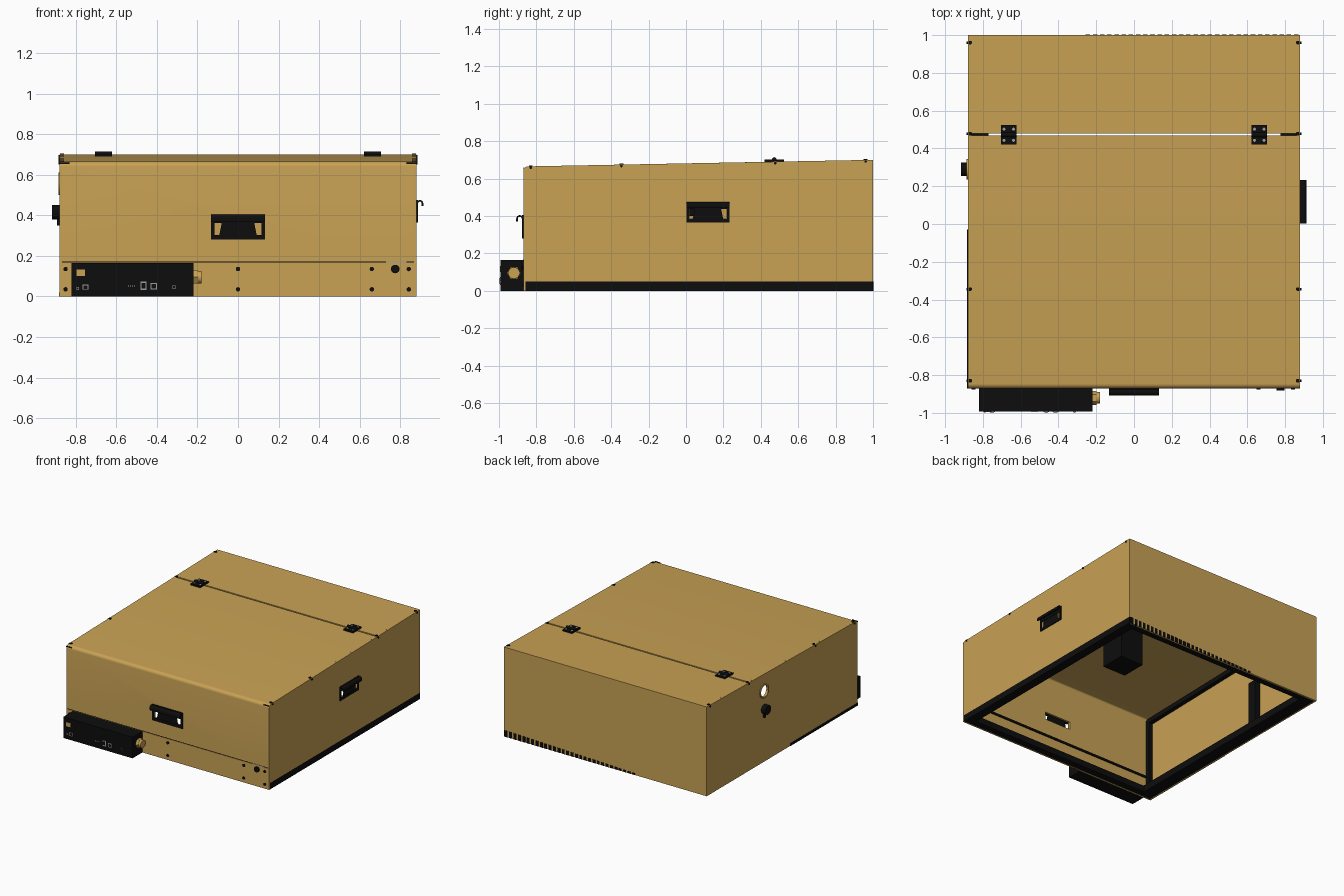
import bpy, bmesh, math
from mathutils import Matrix, Vector

if "Cube" in bpy.data.objects:
    bpy.data.objects.remove(bpy.data.objects["Cube"], do_unlink=True)


def material(name, rgb):
    m = bpy.data.materials.new(name)
    m.use_nodes = True
    m.diffuse_color = (*rgb, 1)
    m.node_tree.nodes["Principled BSDF"].inputs["Base Color"].default_value = (*rgb, 1)
    return m


AMBER = material("amber_panel", (0.58, 0.36, 0.09))
BLACK = material("matte_black", (0.004, 0.004, 0.004))
GREY = material("light_grey", (0.35, 0.35, 0.35))


def finish(name, bm, mat, smooth=False):
    bmesh.ops.recalc_face_normals(bm, faces=bm.faces)
    me = bpy.data.meshes.new(name)
    bm.to_mesh(me)
    bm.free()
    me.materials.append(mat)
    ob = bpy.data.objects.new(name, me)
    bpy.context.collection.objects.link(ob)
    if smooth:
        bpy.ops.object.select_all(action="DESELECT")
        ob.select_set(True)
        bpy.context.view_layer.objects.active = ob
        bpy.ops.object.shade_smooth_by_angle(angle=math.radians(35))
    return ob


def box(name, x, y, z, mat):
    bm = bmesh.new()
    bmesh.ops.create_cube(bm, size=1)
    for v in bm.verts:
        v.co = [r[0] if c < 0 else r[1] for r, c in zip((x, y, z), v.co)]
    return finish(name, bm, mat)


def cyl(name, at, r, depth, axis, mat, sides=20):
    bm = bmesh.new()
    bmesh.ops.create_cone(bm, cap_ends=True, segments=sides, radius1=r, radius2=r, depth=depth)
    turn = {"x": Matrix.Rotation(math.pi / 2, 4, "Y"),
            "y": Matrix.Rotation(math.pi / 2, 4, "X"), "z": Matrix()}[axis]
    bm.transform(Matrix.Translation(at) @ turn)
    return finish(name, bm, mat, True)


def profile_x(name, pts, x0, x1, mat, smooth=False):
    """Extrude a (y, z) outline along x."""
    bm = bmesh.new()
    face = bm.faces.new([bm.verts.new((x0, y, z)) for y, z in pts])
    ext = bmesh.ops.extrude_face_region(bm, geom=[face])["geom"]
    bmesh.ops.translate(bm, vec=(x1 - x0, 0, 0),
                        verts=[v for v in ext if isinstance(v, bmesh.types.BMVert)])
    return finish(name, bm, mat, smooth)


def cut(ob, cutter):
    mod = ob.modifiers.new("opening", "BOOLEAN")
    mod.object = cutter
    mod.solver = "EXACT"
    bpy.context.view_layer.update()
    bpy.context.view_layer.objects.active = ob
    bpy.ops.object.modifier_apply(modifier=mod.name)
    bpy.data.objects.remove(cutter, do_unlink=True)


W, F, B, T = 0.88, -0.87, 1.0, 0.012


def top_z(y):
    return 0.665 + 0.035 * (y - F) / (B - F)


def bend(r, inset=0):
    """Rounded corner where the front turns into the top."""
    cy, cz = F + 0.025, top_z(F) - 0.025
    return [(cy - (r - inset) * math.cos(a), cz + (r - inset) * math.sin(a))
            for a in [i * math.pi / 12 for i in range(7)]]


# Side walls, bent lid and rear shell
side = bend(0.025) + [(B, top_z(B))]
right_wall = profile_x("left_wall", [(F, 0.05)] + side + [(B, 0.05)], W - T, W, AMBER)
other_wall = profile_x("right_wall", [(F, 0)] + side + [(B, 0)], -W, T - W, AMBER)
lid = profile_x("lid", [(F, 0.172)] + bend(0.025) + [(0.468, top_z(0.468)), (0.468, top_z(0.468) - T)]
                + bend(0.025, T)[::-1] + [(F + T, 0.172)], T - W, W - T, AMBER, True)
profile_x("rear_top", [(0.48, top_z(0.48)), (B, top_z(B)), (B, top_z(B) - T), (0.48, top_z(0.48) - T)],
          T - W, W - T, AMBER)
box("back_wall", (T - W, W - T), (B - T, B), (0, top_z(B) - T), AMBER)
box("front_panel", (-W, W), (F, F + T), (0, 0.166), AMBER)
box("lid_seal", (T - W, W - T), (F + 0.003, F + 0.02), (0.16, 0.176), BLACK)

# Openings behind the handles and the exhaust port
cut(lid, box("cutter", (-0.115, 0.115), (F - 0.1, F + 0.1), (0.302, 0.362), AMBER))
cut(right_wall, box("cutter", (W - 0.1, W + 0.1), (0.018, 0.217), (0.386, 0.44), AMBER))
cut(other_wall, cyl("cutter", (-W, 0.29, 0.555), 0.045, 0.2, "x", AMBER, 32))

# Base frame and inner frame
box("left_base_rail", (W - 0.07, W), (F + T, B), (0, 0.05), BLACK)
box("right_base_rail", (T - W, -W + 0.11), (F + T, B - T), (0, 0.055), BLACK)
box("front_base_rail", (T - W, W - T), (F + T, F + 0.065), (0.001, 0.05), BLACK)
box("back_base_rail", (T - W, W - T), (B - 0.065, B - T), (0.001, 0.05), BLACK)
for s in (-1, 1):
    xs = sorted((s * (W - T), s * (W - 0.045)))
    box("front_post", xs, (F + T, F + 0.045), (0.05, 0.64), BLACK)
    box("back_post", xs, (B - 0.045, B - T), (0.05, 0.67), BLACK)
    profile_x("top_rail", [(F + 0.02, 0.61), (F + 0.02, 0.645), (B - T, 0.68), (B - T, 0.645)], *xs, BLACK)
    box("gap_bracket", sorted((s * 0.775, s * 0.868)), (0.45, 0.5), (0.655, 0.675), BLACK)
box("tool_head", (-0.03, 0.17), (-0.14, 0.06), (0.4, 0.665), BLACK)
box("inner_cable_duct", (-W + T, -0.82), (0.31, 0.38), (0.055, 0.43), BLACK)

# Lower edge strips and vent slats
box("right_edge_strip", (-W - 0.003, -W), (F, -0.03), (0, 0.02), BLACK)
for i in range(30):
    x = W - 0.01 - i * 0.038
    box("back_vent_slat", (x - 0.024, x), (B, B + 0.002), (0, 0.05 - i * 0.0012), BLACK)


def handle(place):
    """Plate with a central tongue and a curled lip on top."""
    parts = [box("handle_bottom", (-0.132, 0.132), (-0.007, 0), (-0.0625, -0.04), BLACK),
             box("handle_top", (-0.132, 0.132), (-0.007, 0), (0.02, 0.0625), BLACK)]
    for s in (-1, 1):
        parts.append(box("handle_side", sorted((s * 0.115, s * 0.132)), (-0.007, 0), (-0.04, 0.02), BLACK))
    bm = bmesh.new()
    tongue = [bm.verts.new(p) for p in ((-0.08, -0.003, 0.02), (0.08, -0.003, 0.02),
                                       (0.092, -0.003, -0.04), (-0.092, -0.003, -0.04))]
    bm.faces.new(tongue)
    bmesh.ops.solidify(bm, geom=bm.faces[:], thickness=0.004)
    parts.append(finish("handle_tongue", bm, BLACK))
    arc = [i * math.pi / 8 for i in range(9)]
    lip = [(-0.019 + r * math.cos(a), 0.0435 + r * math.sin(a))
           for r, seq in ((0.019, arc), (0.01, arc[::-1])) for a in seq]
    lip[8:10] = [lip[8], (-0.038, 0.028), (-0.029, 0.028), lip[9]]
    parts.append(profile_x("handle_lip", lip, -0.132, 0.132, BLACK, True))
    for p in parts:
        p.data.transform(place)


handle(Matrix.Translation((0, F, 0.342)))
handle(Matrix.Translation((W, 0.1175, 0.42)) @ Matrix.Rotation(math.pi / 2, 4, "Z") @ Matrix.Scale(0.88, 4))

# Hinges across the lid gap
for s in (-1, 1):
    cx, z = s * 0.663, top_z(0.47)
    box("hinge_leaf", (cx - 0.042, cx + 0.042), (0.42, 0.525), (z - 0.003, z + 0.011), BLACK)
    cyl("hinge_barrel", (cx, 0.472, z + 0.012), 0.012, 0.084, "x", BLACK)
    for dx in (-0.025, 0.025):
        for y in (0.443, 0.502):
            cyl("hinge_screw", (cx + dx, y, z + 0.011), 0.008, 0.004, "z", GREY, 12)

# Screws on the top edges and front panel
for s in (-1, 1):
    for y in (0.96, 0.478, -0.345, -0.83):
        cyl("top_screw", (s * 0.867, y, top_z(y) + 0.001), 0.01, 0.008, "z", BLACK, 12)
        cyl("edge_screw", (s * 0.882, y, top_z(y) - 0.008), 0.007, 0.008, "x", BLACK, 12)
    box("front_slit", sorted((s * 0.83, s * 0.88)), (F - 0.002, F), (0.652, 0.66), BLACK)
for x in (-0.85, 0, 0.66, 0.842):
    for z in (0.035, 0.135):
        cyl("front_screw", (x, F, z), 0.011, 0.01, "y", BLACK, 14)
cyl("front_connector", (0.775, F, 0.135), 0.021, 0.022, "y", BLACK)
box("connector_label", (0.73, 0.83), (F - 0.002, F), (0.167, 0.171), GREY)

# Control box with ports and cable gland
box("control_box", (-0.82, -0.22), (-0.992, F), (0, 0.165), BLACK)
FACE = (-0.995, -0.992)
box("box_label", (-0.795, -0.755), FACE, (0.1, 0.132), AMBER)
for x, z, w, h in ((-0.79, 0.04, 0.012, 0.015), (-0.752, 0.046, 0.03, 0.026), (-0.465, 0.053, 0.03, 0.042),
                   (-0.415, 0.05, 0.032, 0.032), (-0.315, 0.045, 0.014, 0.018)):
    box("port", (x - w / 2, x + w / 2), FACE, (z - h / 2, z + h / 2), GREY)
    box("port_socket", (x - w / 3, x + w / 3), (-0.997, -0.995), (z - h / 3, z + h / 3), BLACK)
for i in range(4):
    box("indicator", (-0.542 + i * 0.01, -0.537 + i * 0.01), FACE, (0.05, 0.055), GREY)
cyl("gland_nut", (-0.21, -0.92, 0.095), 0.037, 0.024, "x", AMBER, 6)
cyl("gland_cap", (-0.193, -0.92, 0.095), 0.031, 0.026, "x", AMBER)

# Exhaust ring and knob on the right wall
ring = cyl("exhaust_ring", (-W - 0.003, 0.29, 0.555), 0.055, 0.006, "x", AMBER, 32)
cut(ring, cyl("cutter", (-W, 0.29, 0.555), 0.045, 0.2, "x", AMBER, 32))
cyl("side_knob", (-W - 0.018, 0.29, 0.415), 0.036, 0.036, "x", BLACK, 24)
box("knob_cable", (-W - 0.012, -W), (0.28, 0.3), (0.35, 0.415), BLACK)
